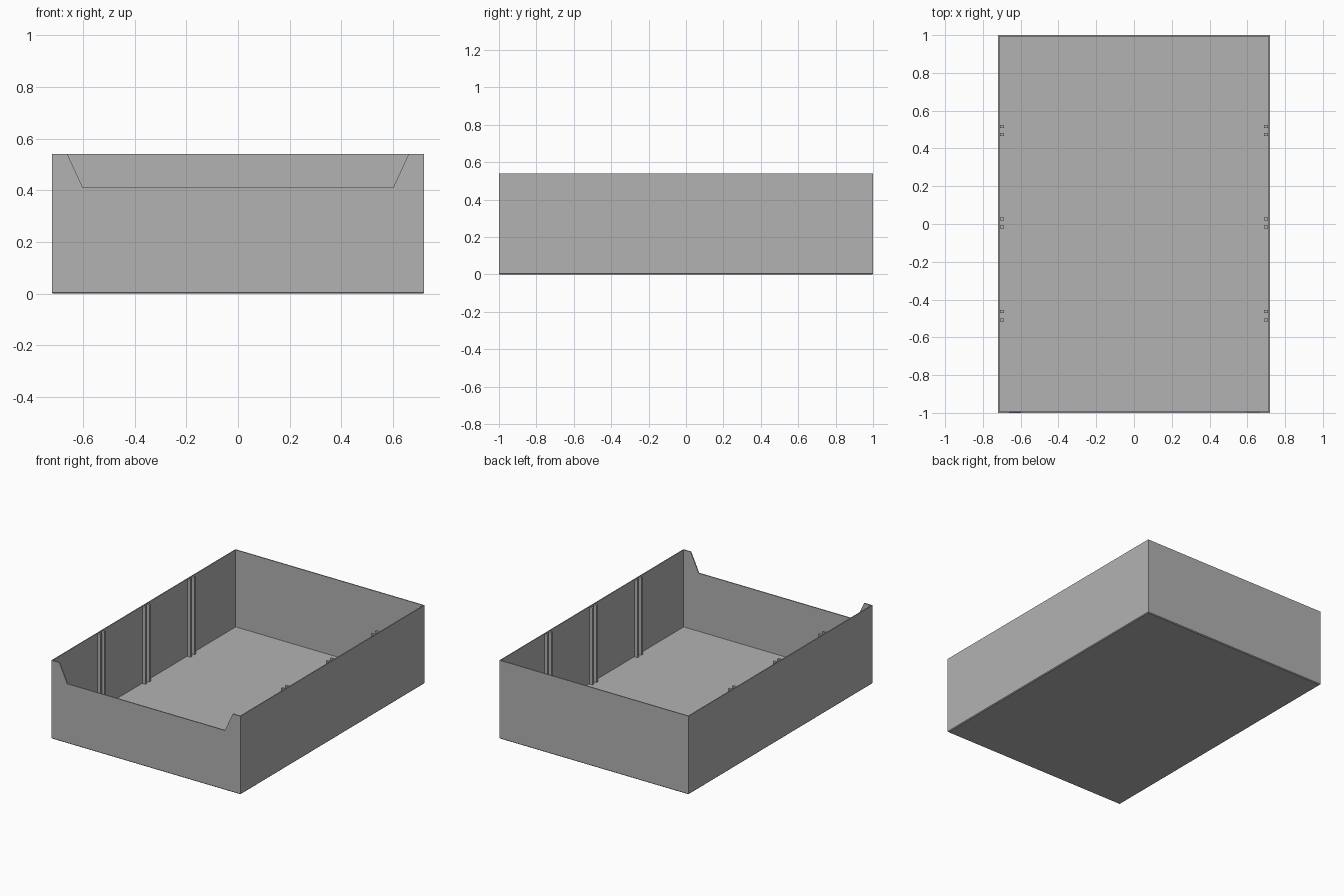
import bpy
import bmesh

cube = bpy.data.objects.get("Cube")
if cube:
    bpy.data.objects.remove(cube, do_unlink=True)

# Overall dimensions
W, L, H = 0.72, 1.0, 0.54      # half width, half length, height
T = 0.01                       # wall thickness
BEVEL = 0.005                  # chamfer round the base

grey = bpy.data.materials.new("plain_grey")
grey.use_nodes = True
COLOUR = (0.448, 0.448, 0.448, 1)
grey.diffuse_color = COLOUR
grey.node_tree.nodes["Principled BSDF"].inputs["Base Color"].default_value = COLOUR


def finish(name, bm):
    bmesh.ops.recalc_face_normals(bm, faces=bm.faces)
    mesh = bpy.data.meshes.new(name)
    bm.to_mesh(mesh)
    bm.free()
    mesh.materials.append(grey)
    obj = bpy.data.objects.new(name, mesh)
    bpy.context.collection.objects.link(obj)
    return obj


def add_box(bm, lo, hi):
    verts = bmesh.ops.create_cube(bm, size=1)["verts"]
    for v in verts:
        for i in range(3):
            v.co[i] = hi[i] if v.co[i] > 0 else lo[i]


def extruded_profile(bm, points, y0, y1):
    face = bm.faces.new([bm.verts.new((x, y0, z)) for x, z in points])
    new = bmesh.ops.extrude_face_region(bm, geom=[face])["geom"]
    for v in new:
        if isinstance(v, bmesh.types.BMVert):
            v.co.y = y1


# Open tray: box with chamfered base, top face inset and pushed down
bm = bmesh.new()
add_box(bm, (-W, -L, 0), (W, L, H))
base = [e for e in bm.edges if all(v.co.z == 0 for v in e.verts)]
bmesh.ops.bevel(bm, geom=base, offset=BEVEL, segments=1, affect='EDGES')
top = max(bm.faces, key=lambda f: f.calc_center_median().z)
bmesh.ops.inset_region(bm, faces=[top], thickness=T)
well = bmesh.ops.extrude_face_region(bm, geom=[top])["geom"]
bmesh.ops.delete(bm, geom=[top], context='FACES_ONLY')
for v in well:
    if isinstance(v, bmesh.types.BMVert):
        v.co.z = T
tray = finish("tray", bm)

# Tapered opening in the front wall
bm = bmesh.new()
extruded_profile(bm, [(-0.6, 0.41), (0.6, 0.41), (0.69, 0.605), (-0.69, 0.605)],
                 -L - 0.1, -L + 0.1)
cutter = finish("front_opening_cutter", bm)
cutter.hide_render = True
cutter.hide_viewport = True

cut = tray.modifiers.new("front_opening", 'BOOLEAN')
cut.operation = 'DIFFERENCE'
cut.solver = 'EXACT'
cut.object = cutter

# Pairs of vertical ribs forming divider slots on both side walls
bm = bmesh.new()
for slot in (-0.485, 0.005, 0.495):
    for y in (slot - 0.022, slot + 0.022):
        for side in (-1, 1):
            xs = sorted((side * (W - T), side * 0.687))
            add_box(bm, (xs[0], y - 0.008, T), (xs[1], y + 0.008, H))
finish("divider_ribs", bm)
